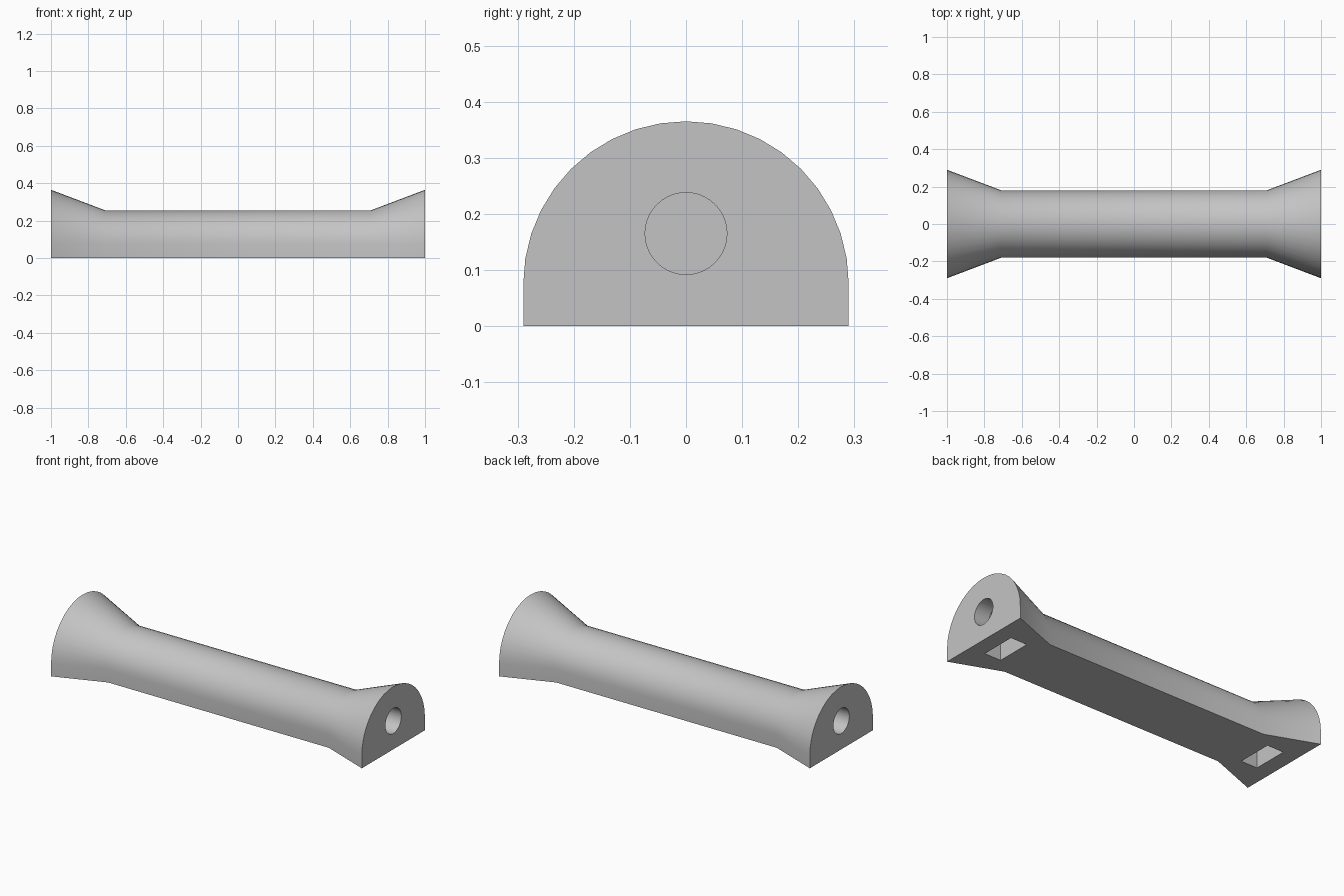
import bpy
import bmesh
from math import pi, sin, cos, radians
from mathutils import Matrix

cube = bpy.data.objects.get("Cube")
if cube:
    bpy.data.objects.remove(cube, do_unlink=True)

grey = bpy.data.materials.new("light_grey")
grey.use_nodes = True
grey.diffuse_color = (0.55, 0.55, 0.55, 1)
grey.node_tree.nodes["Principled BSDF"].inputs["Base Color"].default_value = (0.55, 0.55, 0.55, 1)

AXIS_Z = 0.075   # centre of the rounded top
HOLE_Z = 0.165
ARC_STEPS = 20


def finish(name, bm):
    bmesh.ops.recalc_face_normals(bm, faces=bm.faces)
    mesh = bpy.data.meshes.new(name)
    bm.to_mesh(mesh)
    bm.free()
    mesh.materials.append(grey)
    obj = bpy.data.objects.new(name, mesh)
    bpy.context.collection.objects.link(obj)
    return obj


def arch(bm, x, radius):
    """Arch section with a flat base, standing on z = 0."""
    arc = [(radius * cos(pi * i / ARC_STEPS), AXIS_Z + radius * sin(pi * i / ARC_STEPS))
           for i in range(ARC_STEPS + 1)]
    outline = [(radius, 0)] + arc + [(-radius, 0)]
    return [bm.verts.new((x, y, z)) for y, z in outline]


# Bar with flared ends, lofted through four arch sections
bm = bmesh.new()
rings = [arch(bm, x, r) for x, r in ((-1, 0.29), (-0.71, 0.18), (0.71, 0.18), (1, 0.29))]
for a, b in zip(rings, rings[1:]):
    for i in range(len(a)):
        j = (i + 1) % len(a)
        bm.faces.new((a[i], a[j], b[j], b[i]))
bm.faces.new(rings[0])
bm.faces.new(rings[-1])
bar = finish("flared_bar", bm)


def cut(cutter):
    cutter.hide_render = True
    mod = bar.modifiers.new(cutter.name, "BOOLEAN")
    mod.operation = "DIFFERENCE"
    mod.solver = "EXACT"
    mod.object = cutter
    bpy.ops.object.select_all(action="DESELECT")
    bpy.context.view_layer.objects.active = bar
    bar.select_set(True)
    bpy.ops.object.modifier_apply(modifier=mod.name)
    bpy.data.objects.remove(cutter, do_unlink=True)


# Blind bolt hole and nut slot at each end
for side in (-1, 1):
    bm = bmesh.new()
    place = Matrix.Translation((side * 0.9, 0, HOLE_Z)) @ Matrix.Rotation(radians(90), 4, "Y")
    bmesh.ops.create_cone(bm, cap_ends=True, segments=40, radius1=0.073, radius2=0.073,
                          depth=0.4, matrix=place)
    cut(finish("bolt_hole_cutter", bm))

    bm = bmesh.new()
    place = Matrix.Translation((side * 0.853, 0, 0.1)) @ Matrix.Diagonal((0.105, 0.208, 0.3, 1))
    bmesh.ops.create_cube(bm, size=1, matrix=place)
    cut(finish("nut_slot_cutter", bm))

bpy.ops.object.shade_smooth_by_angle(angle=radians(30))
